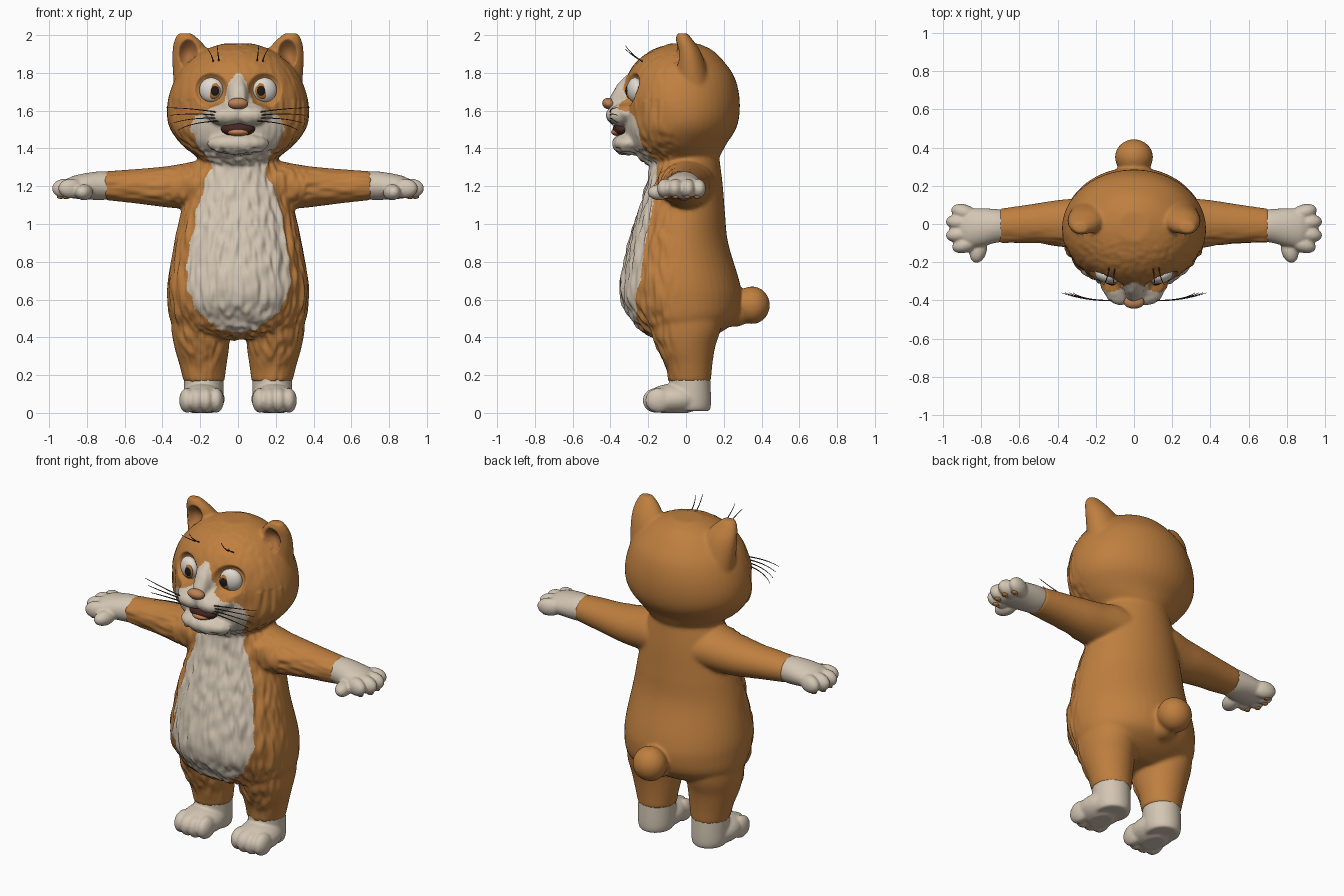
import bpy, bmesh, math
from mathutils import Vector, Matrix, Euler, noise

if "Cube" in bpy.data.objects:
    bpy.data.objects.remove(bpy.data.objects["Cube"], do_unlink=True)


def material(name, rgb):
    mat = bpy.data.materials.new(name)
    mat.use_nodes = True
    mat.diffuse_color = (*rgb, 1)
    shader = next(n for n in mat.node_tree.nodes if n.type == "BSDF_PRINCIPLED")
    shader.inputs["Base Color"].default_value = (*rgb, 1)
    shader.inputs["Roughness"].default_value = 0.8
    return mat


ORANGE = material("orange_fur", (0.52, 0.212, 0.05))
CREAM = material("cream_fur", (0.65, 0.56, 0.45))
INNER_EAR = material("inner_ear_brown", (0.4, 0.155, 0.045))
WHITE = material("eye_white", (0.75, 0.71, 0.64))
AMBER = material("amber_iris", (0.45, 0.17, 0.03))
BLACK = material("black", (0.012, 0.01, 0.01))
DARK = material("dark_mouth", (0.06, 0.02, 0.015))
NOSE = material("nose_tan", (0.5, 0.22, 0.09))
TONGUE = material("tongue", (0.58, 0.22, 0.09))
WHISKER = material("whisker_brown", (0.06, 0.045, 0.03))


def ball(bm, centre, radii, turn=(0, 0, 0)):
    place = Matrix.LocRotScale(Vector(centre), Euler(turn), Vector(radii))
    bmesh.ops.create_uvsphere(bm, u_segments=32, v_segments=20, radius=1, matrix=place)


def rounded(rings, steps=5):
    """Thread a smooth spline through the rings."""
    pts = [Vector(r) for r in rings]
    pts = [pts[0]] + pts + [pts[-1]]
    for a, b, c, d in zip(pts, pts[1:], pts[2:], pts[3:]):
        for i in range(steps):
            t = i / steps
            yield b + ((c - a) * t + (2 * a - 5 * b + 4 * c - d) * t ** 2
                       + (3 * b - a - 3 * c + d) * t ** 3) / 2
    yield pts[-1]


def tube(bm, rings, axis="z", side=1, sides=48):
    """Loft elliptical rings: (position on axis, centre u, centre v, radius u, radius v)."""
    loops = []
    for t, u, v, a, b in rounded(rings):
        loop = []
        for i in range(sides):
            ang = math.tau * i / sides
            p, q = u + a * math.cos(ang), v + b * math.sin(ang)
            co = (p, q, t) if axis == "z" else (t, p, q)
            loop.append(bm.verts.new((side * co[0], co[1], co[2])))
        loops.append(loop)
    for low, high in zip(loops, loops[1:]):
        for i in range(sides):
            j = (i + 1) % sides
            bm.faces.new((low[i], low[j], high[j], high[i]))
    bm.faces.new(loops[0])
    bm.faces.new(loops[-1])


def dress(mesh, mats):
    for mat in mats:
        mesh.materials.append(mat)
    for face in mesh.polygons:
        face.use_smooth = True


def finish(name, bm, *mats):
    bmesh.ops.recalc_face_normals(bm, faces=bm.faces)
    mesh = bpy.data.meshes.new(name)
    bm.to_mesh(mesh)
    bm.free()
    obj = bpy.data.objects.new(name, mesh)
    bpy.context.scene.collection.objects.link(obj)
    dress(mesh, mats)
    return obj


def bake(obj, *mats):
    """Return the object's evaluated mesh."""
    bpy.context.view_layer.update()
    graph = bpy.context.evaluated_depsgraph_get()
    mesh = bpy.data.meshes.new_from_object(obj.evaluated_get(graph))
    mesh.materials.clear()
    dress(mesh, mats)
    return mesh


def fuse(name, bm, voxel, rounds, *mats):
    """Melt overlapping shapes into one soft skin."""
    obj = finish(name, bm)
    remesh = obj.modifiers.new("Melt", "REMESH")
    remesh.mode = "VOXEL"
    remesh.voxel_size = voxel
    soften = obj.modifiers.new("Soften", "SMOOTH")
    soften.factor = 0.5
    soften.iterations = rounds
    mesh = bake(obj, *mats)
    obj.modifiers.clear()
    obj.data = mesh
    return obj


def single(name, mat, centre, radii, turn=(0, 0, 0)):
    bm = bmesh.new()
    ball(bm, centre, radii, turn)
    return finish(name, bm, mat)


# Torso, head, ears, arms, legs and tail melted into one skin
skin = bmesh.new()
tube(skin, [(z, 0, y, a, b) for z, y, a, b in (
    (0.39, -0.02, 0.2, 0.12), (0.43, -0.02, 0.315, 0.21), (0.5, -0.01, 0.362, 0.285),
    (0.6, -0.025, 0.375, 0.322), (0.7, -0.033, 0.372, 0.315), (0.9, -0.04, 0.338, 0.263),
    (1.05, -0.025, 0.305, 0.232), (1.2, -0.01, 0.265, 0.205), (1.3, -0.005, 0.235, 0.188),
    (1.4, 0, 0.19, 0.17))])
tube(skin, [(z, 0, y, a, b) for z, y, a, b in (
    (1.31, -0.03, 0.17, 0.17), (1.36, -0.04, 0.225, 0.22), (1.42, -0.05, 0.298, 0.262),
    (1.5, -0.035, 0.358, 0.298), (1.58, -0.025, 0.377, 0.308), (1.68, -0.027, 0.366, 0.309),
    (1.78, -0.028, 0.326, 0.284), (1.86, -0.03, 0.262, 0.231), (1.92, -0.02, 0.18, 0.16),
    (1.955, -0.01, 0.08, 0.075))])
ball(skin, (0, -0.342, 1.68), (0.052, 0.05, 0.125), (-0.5, 0, 0))
ball(skin, (0, -0.315, 1.588), (0.18, 0.09, 0.062))
ball(skin, (0, -0.31, 1.425), (0.165, 0.083, 0.056))
for s in (1, -1):
    ball(skin, (s * 0.06, -0.34, 1.575), (0.1, 0.086, 0.056))
    tube(skin, [(1.72, 0.22, 0.035, 0.118, 0.1), (1.85, 0.236, 0.022, 0.112, 0.08),
                (1.92, 0.253, 0.01, 0.094, 0.064), (1.97, 0.268, -0.008, 0.07, 0.048),
                (2.01, 0.282, -0.02, 0.036, 0.028)], side=s)
    tube(skin, [(0.1, 0, 1.2, 0.165, 0.12), (0.2, 0, 1.21, 0.152, 0.125),
                (0.3, 0, 1.2, 0.135, 0.118), (0.4, 0.005, 1.197, 0.12, 0.106),
                (0.55, 0, 1.2, 0.102, 0.09), (0.705, -0.01, 1.203, 0.09, 0.076)], "x", s)
    tube(skin, [(0.165, 0.18, 0.02, 0.108, 0.112), (0.25, 0.185, 0.015, 0.124, 0.124),
                (0.35, 0.192, 0, 0.145, 0.155), (0.45, 0.198, 0, 0.155, 0.185),
                (0.6, 0.19, 0, 0.16, 0.2)], side=s)
ball(skin, (0, 0.35, 0.57), (0.1, 0.094, 0.1))
ball(skin, (0, 0.25, 0.53), (0.075, 0.1, 0.075))
body = fuse("furry_body", skin, 0.009, 12, ORANGE, CREAM, INNER_EAR)

# Cream bib and muzzle: half width by height
BIB = ((0.42, 0), (0.45, 0.11), (0.55, 0.23), (0.7, 0.28), (0.9, 0.25), (1.1, 0.21),
       (1.3, 0.145), (1.36, 0.16), (1.42, 0.215), (1.5, 0.25), (1.56, 0.23), (1.6, 0.17),
       (1.64, 0.078), (1.75, 0.045), (1.8, 0.01))


def bib_width(z):
    for (z0, w0), (z1, w1) in zip(BIB, BIB[1:]):
        if z0 <= z <= z1:
            return w0 + (w1 - w0) * (z - z0) / (z1 - z0)
    return -1


def ear_hollow(co, normal):
    if co.z < 1.8 or co.y < -0.07 or normal.y > -0.4:
        return 0
    d = ((abs(co.x) - 0.262) / 0.052) ** 2 + ((co.z - 1.9) / 0.078) ** 2
    return max(0, 1 - d)


def eye_socket(co):
    if co.y > -0.15:
        return 0
    d = ((abs(co.x) - 0.142) ** 2 + (co.z - 1.71) ** 2) / 0.09 ** 2
    return min(1, max(0, 2 * (1 - d)))


def strands(co):
    on_arm = abs(co.x) > 0.36 and 1 < co.z < 1.36
    coarse = (9, 36, 36) if on_arm else (36, 36, 9)
    return noise.noise(Vector(c * k for c, k in zip(co, coarse)))


for face in body.data.polygons:
    c = face.center
    if ear_hollow(c, face.normal) > 0:
        face.material_index = 2
    elif c.y < -0.08 and abs(c.x) < bib_width(c.z) + 0.012 * strands(c):
        face.material_index = 1

# Brushed fur relief on the front, hollow ears and eye sockets
moves = []
for v in body.data.vertices:
    front = min(1, max(0, (-v.co.y - 0.02) / 0.12))
    if v.co.z > 1.4:
        front *= 0.25 if abs(v.co.x) < 0.22 or v.co.z > 1.66 else 0.7
    push = 0.05 * ear_hollow(v.co, v.normal) + 0.036 * eye_socket(v.co)
    moves.append(v.co + v.normal * (0.013 * front * strands(v.co)) + Vector((0, push, 0)))
for v, co in zip(body.data.vertices, moves):
    v.co = co

for s, side in ((1, "left"), (-1, "right")):
    # Hand with four fingers, thumb and finger pads
    hand = bmesh.new()
    tube(hand, [(0.65, -0.01, 1.203, 0.08, 0.066), (0.72, -0.01, 1.203, 0.088, 0.076),
                (0.8, -0.018, 1.2, 0.1, 0.07), (0.87, -0.023, 1.195, 0.102, 0.06),
                (0.91, -0.023, 1.19, 0.085, 0.045)], "x", s)
    pads = bmesh.new()
    for x, y, fan in ((0.888, 0.06, 0.3), (0.914, 0.008, 0.1),
                      (0.914, -0.055, -0.1), (0.883, -0.108, -0.3)):
        ball(hand, (s * x, y, 1.188), (0.071, 0.042, 0.052), (0, 0, s * fan))
        ball(pads, (s * (x + 0.025), y, 1.143), (0.02, 0.016, 0.01))
    ball(hand, (s * 0.815, -0.135, 1.168), (0.045, 0.07, 0.043), (0, 0, s * 0.25))
    fuse(side + "_hand", hand, 0.007, 5, CREAM)
    finish(side + "_finger_pads", pads, ORANGE)

    # Foot with four toes and a flat sole
    foot = bmesh.new()
    tube(foot, [(0.01, 0.182, 0.03, 0.09, 0.095), (0.06, 0.182, 0.025, 0.104, 0.108),
                (0.23, 0.182, 0.018, 0.104, 0.108)], side=s)
    ball(foot, (s * 0.19, -0.06, 0.073), (0.12, 0.155, 0.082))
    for step in (-1.5, -0.5, 0.5, 1.5):
        ball(foot, (s * (0.193 + 0.051 * step), -0.165 + 0.014 * abs(step), 0.066),
             (0.042, 0.072, 0.066))
    sole = fuse(side + "_foot", foot, 0.008, 7, CREAM)
    for v in sole.data.vertices:
        v.co.z = max(0, v.co.z)

    # Eye with iris and pupil
    tilt = (0, 0, s * 0.3)
    single(side + "_eye", WHITE, (s * 0.142, -0.27, 1.71), (0.065, 0.04, 0.065), tilt)
    single(side + "_iris", AMBER, (s * 0.13, -0.299, 1.705), (0.04, 0.016, 0.043), tilt)
    single(side + "_pupil", BLACK, (s * 0.124, -0.308, 1.705), (0.026, 0.012, 0.029), tilt)

    # Cheek and brow whiskers
    curve = bpy.data.curves.new(side + "_whiskers", "CURVE")
    curve.dimensions = "3D"
    curve.bevel_depth = 0.0035
    curve.bevel_resolution = 1
    paths = [((0.1, -0.4, 1.59 - 0.015 * i), (0.25, -0.405, 1.615 - 0.025 * i),
              (0.38 - 0.02 * i, -0.36, 1.615 - 0.04 * i)) for i in range(4)]
    paths += [((x, -0.22, 1.855), (x + 0.005, -0.285, 1.89), (x + lean, -0.32, 1.955 - lean))
              for x, lean in ((0.1, 0.01), (0.13, 0.03))]
    for path in paths:
        line = curve.splines.new("NURBS")
        line.points.add(len(path) - 1)
        line.order_u = 3
        line.use_endpoint_u = True
        for i, (point, (x, y, z)) in enumerate(zip(line.points, path)):
            point.co = (s * x, y, z, 1)
            point.radius = 1.1 - 0.35 * i
    wire = bpy.data.objects.new(side + "_whisker_path", curve)
    bpy.context.scene.collection.objects.link(wire)
    whiskers = bpy.data.objects.new(side + "_whiskers", bake(wire, WHISKER))
    bpy.context.scene.collection.objects.link(whiskers)
    bpy.data.objects.remove(wire, do_unlink=True)

# Nose and open mouth
single("nose", NOSE, (0, -0.408, 1.637), (0.054, 0.036, 0.03), (-0.3, 0, 0))
single("mouth", DARK, (0, -0.335, 1.503), (0.09, 0.053, 0.04))
single("tongue", TONGUE, (0, -0.357, 1.487), (0.058, 0.039, 0.022))
